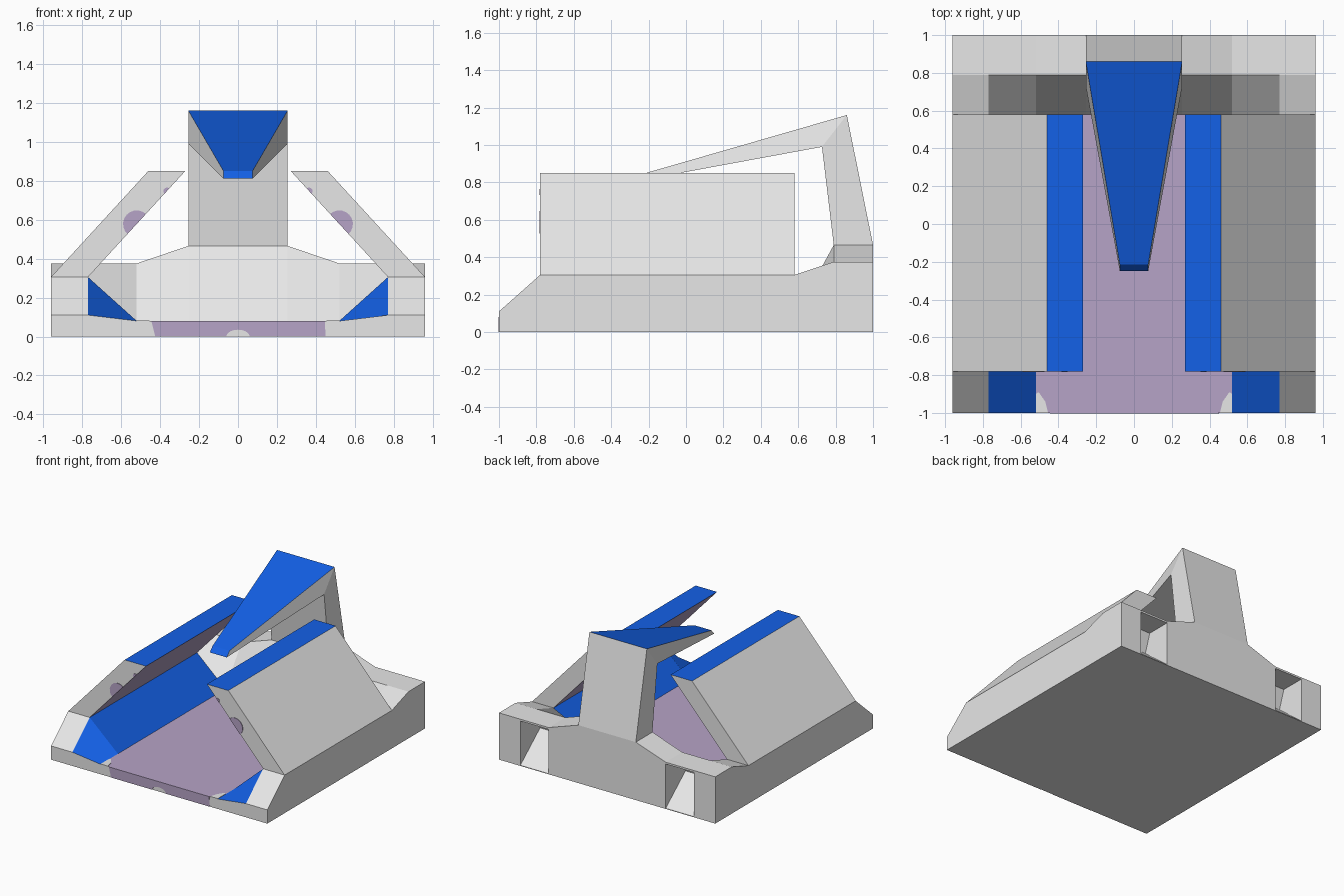
import bpy, bmesh, math

if "Cube" in bpy.data.objects:
    bpy.data.objects.remove(bpy.data.objects["Cube"])


def material(name, color):
    m = bpy.data.materials.new(name)
    m.diffuse_color = (*color, 1)
    m.use_nodes = True
    m.node_tree.nodes["Principled BSDF"].inputs["Base Color"].default_value = m.diffuse_color
    return m


GREY, BLUE, PURPLE = 0, 1, 2
MATS = [material("light_grey", (0.80, 0.80, 0.80)),
        material("bright_blue", (0.007, 0.125, 0.84)),
        material("dusty_purple", (0.47, 0.37, 0.57))]


def loft(name, rings, rule=lambda c, n: GREY):
    """Skin closed rings of 3D points, cap both ends, colour faces by rule(centre, normal)."""
    bm = bmesh.new()
    rows = [[bm.verts.new(p) for p in ring] for ring in rings]
    k = len(rows[0])
    for a, b in zip(rows, rows[1:]):
        for i in range(k):
            j = (i + 1) % k
            bm.faces.new((a[i], a[j], b[j], b[i]))
    bm.faces.new(rows[0])
    bm.faces.new(rows[-1][::-1])
    bmesh.ops.recalc_face_normals(bm, faces=bm.faces)
    for f in bm.faces:
        f.material_index = rule(f.calc_center_median(), f.normal)
    me = bpy.data.meshes.new(name)
    bm.to_mesh(me)
    bm.free()
    for m in MATS:
        me.materials.append(m)
    ob = bpy.data.objects.new(name, me)
    bpy.context.collection.objects.link(ob)
    return ob


def prism_y(name, pts, y0, y1, rule=lambda c, n: GREY):
    return loft(name, [[(x, y, z) for x, z in pts] for y in (y0, y1)], rule)


# Base: channelled tray lofted from front to back
def base_ring(y, half):
    return [(x, y, z) for x, z in half] + [(-x, y, z) for x, z in half[::-1]]


def base_colour(c, n):
    if c.z < 0.1 and n.z > 0.9 and abs(c.x) < 0.5:
        return PURPLE
    if 0.53 < abs(c.x) < 0.76 and c.y < 0.5 and n.z > 0.1:
        return BLUE
    return GREY


front = [(0.96, 0), (0.96, 0.11), (0.77, 0.11), (0.52, 0.08), (0.255, 0.08)]
middle = [(0.96, 0), (0.96, 0.305), (0.77, 0.305), (0.52, 0.08), (0.255, 0.08)]
back = [(0.96, 0), (0.96, 0.375), (0.77, 0.375), (0.52, 0.375), (0.255, 0.465)]
base = loft("base", [base_ring(-1, front), base_ring(-0.78, middle), base_ring(0.58, middle),
                     base_ring(0.79, back), base_ring(1, back)], base_colour)

# Rear recesses cut into the base
recess = [(1.05, 0.005), (1.05, 0.36), (0.80, 0.36), (0.75, 0.21), (1.0, 0.005)]
for s in (-1, 1):
    cutter = loft("recess_cutter", [[(s * x, y, z) for y, z in recess] for x in (0.52, 0.77)])
    mod = base.modifiers.new("recess", 'BOOLEAN')
    mod.operation = 'DIFFERENCE'
    mod.solver = 'EXACT'
    mod.object = cutter
    bpy.context.view_layer.objects.active = base
    bpy.ops.object.modifier_apply(modifier=mod.name)
    bpy.data.objects.remove(cutter)


# Leaning side walls: blue top edge, purple inside
def wall_colour(c, n):
    if n.z > 0.9:
        return BLUE
    return PURPLE if n.z < -0.3 and c.z > 0.4 else GREY


SLOPE = math.atan2(0.545, -0.5)
for s, side in ((-1, "left"), (1, "right")):
    prism_y(side + "_wall", [(s * x, z) for x, z in
            ((0.96, 0.305), (0.46, 0.85), (0.27, 0.85), (0.77, 0.305))], -0.78, 0.58, wall_colour)
    # Half-round purple spots on the wall's front edge
    for i, (x, r) in enumerate(((0.52, 0.07), (0.365, 0.018))):
        z = 0.305 + (0.77 - x) * 1.09
        arc = [(s * (x + r * math.cos(SLOPE - math.pi * k / 10)),
                z + r * math.sin(SLOPE - math.pi * k / 10)) for k in range(11)]
        prism_y(f"{side}_wall_spot_{i}", arc, -0.784, -0.779, lambda c, n: PURPLE)
    # Grey chip in the front floor corner
    chip = [(0.52, -1), (0.455, -1), (0.47, -0.94), (0.505, -0.89), (0.52, -0.90)]
    loft(side + "_floor_chip", [[(s * x, y, z) for x, y in chip] for z in (0.079, 0.083)])

# Purple front lip with a half-round gap
gap = [(0.06 * math.cos(math.pi * k / 10), 0.035 * math.sin(math.pi * k / 10)) for k in range(11)]
prism_y("front_lip", [(0.45, 0), *gap, (-0.45, 0), (-0.42, 0.08), (0.42, 0.08)][::1][0:1]
        + gap + [(-0.425, 0), (-0.445, 0.08), (0.445, 0.08)], -1.002, -0.999,
        lambda c, n: PURPLE)

# Bent arm: column rising from the back, tapering to a tip over the channel
arm = [((1.0, 0.465), (0.79, 0.465), 0.255),
       ((0.86, 1.16), (0.727, 0.99), 0.255),
       ((-0.215, 0.85), (-0.25, 0.81), 0.075)]
loft("arm", [[(-w, *a), (w, *a), (w, *b), (-w, *b)] for a, b, w in arm],
     lambda c, n: BLUE if (n.z > 0.8 and c.z > 0.6) or c.y < -0.2 else GREY)
